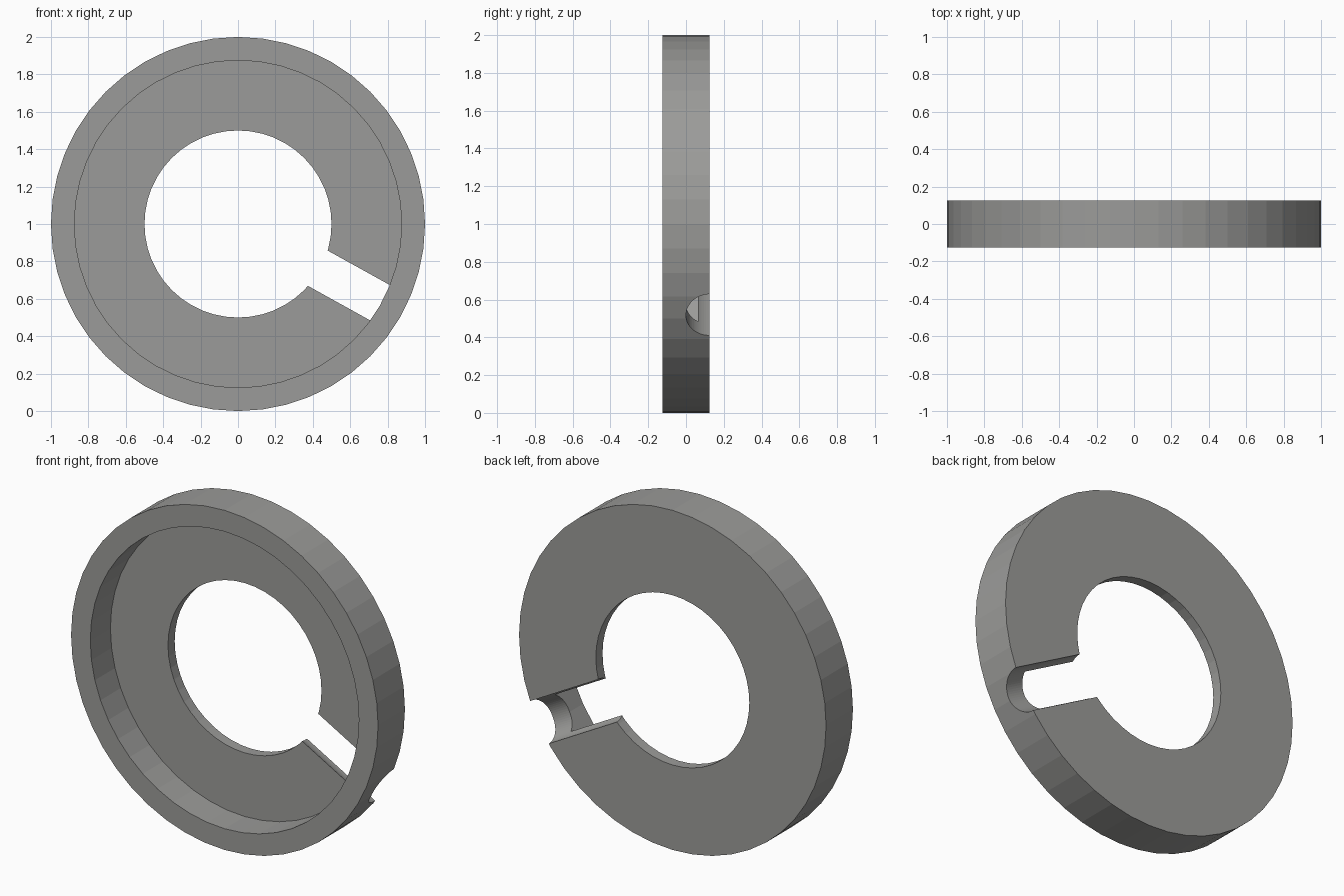
import bpy, bmesh, math
from mathutils import Matrix

if "Cube" in bpy.data.objects:
    bpy.data.objects.remove(bpy.data.objects["Cube"])

SEGMENTS = 48
SLOT_ANGLE = math.radians(29)   # slot points this far below +x

grey = bpy.data.materials.new("warm grey")
grey.diffuse_color = (0.33, 0.33, 0.32, 1)
grey.use_nodes = True
grey.node_tree.nodes["Principled BSDF"].inputs["Base Color"].default_value = grey.diffuse_color


def make_object(name, bm):
    bmesh.ops.recalc_face_normals(bm, faces=bm.faces)
    mesh = bpy.data.meshes.new(name)
    bm.to_mesh(mesh)
    bm.free()
    mesh.materials.append(grey)
    ob = bpy.data.objects.new(name, mesh)
    bpy.context.collection.objects.link(ob)
    return ob


# Flanged ring: L-shaped section (radius, y) turned about the y axis
profile = [(0.5, 0.0625), (0.875, 0.0625), (0.875, -0.125),
           (1.0, -0.125), (1.0, 0.125), (0.5, 0.125)]
bm = bmesh.new()
rings = []
for i in range(SEGMENTS):
    a = 2 * math.pi * i / SEGMENTS
    rings.append([bm.verts.new((r * math.cos(a), y, 1 + r * math.sin(a)))
                  for r, y in profile])
n = len(profile)
for i in range(SEGMENTS):
    p, q = rings[i], rings[(i + 1) % SEGMENTS]
    for j in range(n):
        k = (j + 1) % n
        bm.faces.new((p[j], p[k], q[k], q[j]))
ring = make_object("slotted_ring", bm)

# Round channel cut into the back, running out through the rim
bm = bmesh.new()
sides = 64
place = (Matrix.Translation((0, 0.125, 1))
         @ Matrix.Rotation(math.pi / 2 + SLOT_ANGLE, 4, 'Y')
         @ Matrix.Translation((0, 0, 0.7))
         @ Matrix.Rotation(math.pi / sides, 4, 'Z'))
bmesh.ops.create_cone(bm, cap_ends=True, segments=sides, radius1=0.125,
                      radius2=0.125, depth=1.0, matrix=place)
cutter = make_object("channel_cutter", bm)
cutter.hide_render = True

cut = ring.modifiers.new("channel", 'BOOLEAN')
cut.operation = 'DIFFERENCE'
cut.solver = 'EXACT'
cut.object = cutter
bpy.context.view_layer.objects.active = ring
bpy.ops.object.modifier_apply(modifier=cut.name)
bpy.data.objects.remove(cutter)
